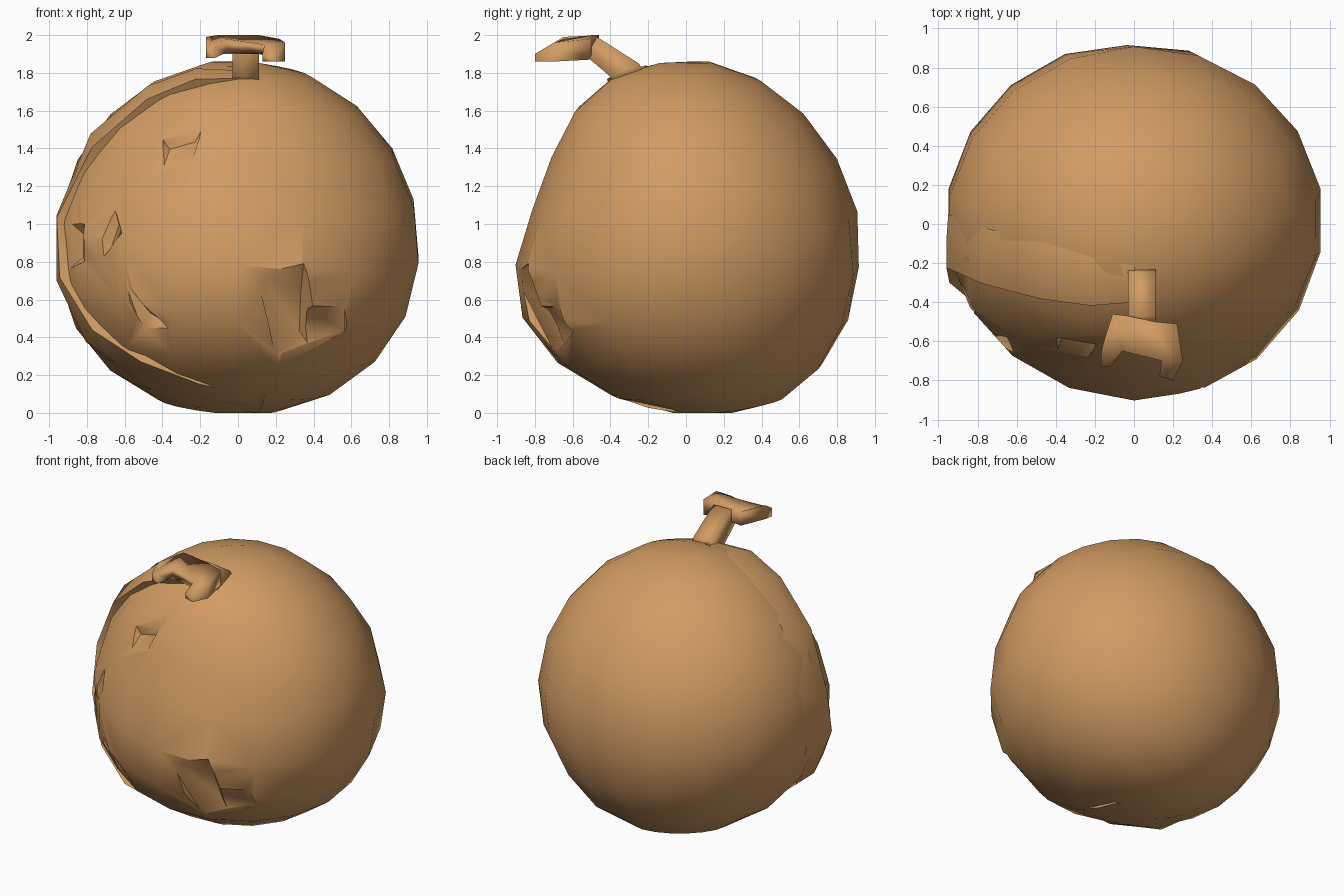
import bpy, bmesh, math
from mathutils import Vector, Matrix

if "Cube" in bpy.data.objects:
    bpy.data.objects.remove(bpy.data.objects["Cube"])

RX, RY, RZ, CZ = 0.972, 0.93, 0.945, 0.925
mat = bpy.data.materials.new("warm tan")
mat.diffuse_color = (0.64, 0.33, 0.125, 1)
mat.use_nodes = True
mat.node_tree.nodes["Principled BSDF"].inputs["Base Color"].default_value = mat.diffuse_color


def warp(p):
    # egg shape: wider low down, flatter upper front, base shifted back
    s = max(-1.0, min(1.0, (p.z - CZ) / RZ))
    x = p.x * (1 - 0.05 * s)
    if p.y < 0 and s > -0.2:
        y = p.y * (1 - 0.14 * math.sin(math.pi * (s + 0.2) / 1.2))
    else:
        y = p.y * (1 - 0.09 * s)
    y += 0.1 * max(0.0, -s - 0.6) / 0.4
    return Vector((max(-0.96, min(0.955, x)), max(-0.915, min(0.915, y)),
                   max(0.0, min(1.86, p.z))))


def on_front(x, z, k=1.0):
    # front point of the ball, scaled from its centre
    d = 1 - (x / RX) ** 2 - ((z - CZ) / RZ) ** 2
    v = warp(Vector((x, -RY * math.sqrt(max(0.01, d)), z)))
    c = Vector((0, 0, CZ))
    return c + (Vector((x, v.y, z)) - c) * k


def on_ball(d, k):
    # point on the ball in direction d
    v = Vector(d) - Vector((0, 0, CZ))
    s = math.sqrt((v.x / RX) ** 2 + (v.y / RY) ** 2 + (v.z / RZ) ** 2)
    v = v / s * k
    return warp(Vector((v.x, v.y, v.z + CZ)))


def make(name, bm):
    bmesh.ops.recalc_face_normals(bm, faces=bm.faces[:])
    me = bpy.data.meshes.new(name)
    bm.to_mesh(me)
    bm.free()
    ob = bpy.data.objects.new(name, me)
    bpy.context.collection.objects.link(ob)
    me.materials.append(mat)
    return ob


def smooth(ob, angle):
    bpy.ops.object.select_all(action='DESELECT')
    ob.select_set(True)
    bpy.context.view_layer.objects.active = ob
    bpy.ops.object.convert(target='MESH')
    bpy.ops.object.shade_smooth_by_angle(angle=math.radians(angle))


def tube(bm, rows):
    # skin closed rings and cap both ends
    rings = [[bm.verts.new(p) for p in r] for r in rows]
    n = len(rings[0])
    for a, b in zip(rings, rings[1:]):
        for j in range(n):
            k = (j + 1) % n
            bm.faces.new((a[j], a[k], b[k], b[j]))
    bm.faces.new(rings[0])
    bm.faces.new(rings[-1])


# round body, slightly tilted low-poly ball
bm = bmesh.new()
bmesh.ops.create_uvsphere(bm, u_segments=18, v_segments=10, radius=1)
tilt = Matrix.Rotation(0.15, 3, 'X') @ Matrix.Rotation(0.12, 3, 'Y')
for v in bm.verts:
    p = tilt @ v.co
    v.co = warp(Vector((p.x * RX, p.y * RY, p.z * RZ + CZ)))
body = make("body", bm)

# notches in the front: outline, deep edge, depth factor
notches = [
    ([(.10, .73), (.35, .79), (.41, .60), (.39, .34), (.20, .30)],
     [(.37, .62), (.36, .38)], 0.90),
    ([(.37, .57), (.57, .56), (.57, .43), (.38, .32), (.22, .30)],
     [(.38, .42), (.40, .52)], 0.93),
    ([(-.40, 1.45), (-.19, 1.51), (-.24, 1.35), (-.40, 1.30)],
     [(-.38, 1.42), (-.24, 1.46)], 0.95),
    ([(-.60, .68), (-.47, .53), (-.37, .44), (-.51, .43)],
     [(-.50, .50), (-.44, .46)], 0.93),
    ([(-.66, 1.09), (-.62, .95), (-.73, .81), (-.73, .93)],
     [(-.67, 1.0), (-.71, .88)], 0.94),
    ([(-.90, 1.01), (-.82, 1.0), (-.82, .80), (-.90, .76)],
     [(-.87, .95), (-.87, .82)], 0.94),
]
for i, (outline, deep, k) in enumerate(notches):
    bm = bmesh.new()
    for x, z in outline:
        bm.verts.new(on_front(x, z, 0.99))
        bm.verts.new(on_front(x, z, 1.15))
    for x, z in deep:
        bm.verts.new(on_front(x, z, k))
    bmesh.ops.convex_hull(bm, input=bm.verts[:])
    loose = [v for v in bm.verts if not v.link_faces]
    bmesh.ops.delete(bm, geom=loose, context='VERTS')
    cutter = make("notch_cutter_%d" % i, bm)
    cutter.hide_render = True
    cutter.hide_set(True)
    mod = body.modifiers.new("notch", 'BOOLEAN')
    mod.operation = 'DIFFERENCE'
    mod.solver = 'EXACT'
    mod.object = cutter
smooth(body, 40)
for ob in [o for o in bpy.data.objects if o.hide_render]:
    bpy.data.objects.remove(ob)

# raised band from the stem round the left side to the base
pairs = [((.02, -.42, 1.78), (0, -.22, 1.86)),
         ((-.22, -.41, 1.72), (-.22, -.18, 1.84)),
         ((-.46, -.38, 1.60), (-.46, -.10, 1.73)),
         ((-.72, -.32, 1.36), (-.72, -.03, 1.48)),
         ((-.93, -.24, 1.03), (-.93, .05, 1.05)),
         ((-.92, -.29, .72), (-.92, 0, .7)),
         ((-.78, -.44, .42), (-.78, -.1, .36)),
         ((-.52, -.56, .24), (-.5, -.2, .14)),
         ((-.2, -.52, .12), (-.2, -.2, .03)),
         ((.14, -.42, .05), (.1, -.12, .0))]
bm = bmesh.new()
rows = []
for i, (f, b) in enumerate(pairs):
    mid = (Vector(f) + Vector(b)) / 2
    lift = 0.035 if 0 < i < len(pairs) - 2 else 0.0
    rows.append((on_ball(f, 0.93), on_ball(f, 1 + lift), on_ball(mid, 1 + lift),
                 on_ball(b, 0.995), on_ball(mid, 0.93)))
tube(bm, rows)
smooth(make("side_band", bm), 50)

# leaning stem
bm = bmesh.new()
sections = [((-.22, 1.80), (-.38, 1.72)), ((-.25, 1.85), (-.40, 1.78)),
            ((-.47, 1.99), (-.53, 1.89))]
tube(bm, [[(x, *q) for x, q in ((-.03, t), (.11, t), (.11, b), (-.03, b))]
          for t, b in sections])
smooth(make("stem", bm), 95)

# curved cap on the stem: plan outline with top and bottom heights
cap = [(-.03, -.47, 2.0, 1.92), (-.11, -.46, 2.0, 1.90), (-.17, -.65, 1.99, 1.89),
       (-.17, -.73, 1.94, 1.88), (-.12, -.73, 1.94, 1.88), (-.06, -.65, 1.98, 1.91),
       (.14, -.70, 1.95, 1.90), (.13, -.78, 1.90, 1.86), (.20, -.80, 1.90, 1.86),
       (.25, -.70, 1.96, 1.86), (.22, -.51, 1.98, 1.87), (.11, -.50, 2.0, 1.90)]
bm = bmesh.new()
tube(bm, [[(x, y, t) for x, y, t, b in cap], [(x, y, b) for x, y, t, b in cap]])
bm.normal_update()
ends = [f for f in bm.faces if len(f.verts) > 4]
bmesh.ops.triangulate(bm, faces=ends, ngon_method='EAR_CLIP')
smooth(make("stem_cap", bm), 95)
